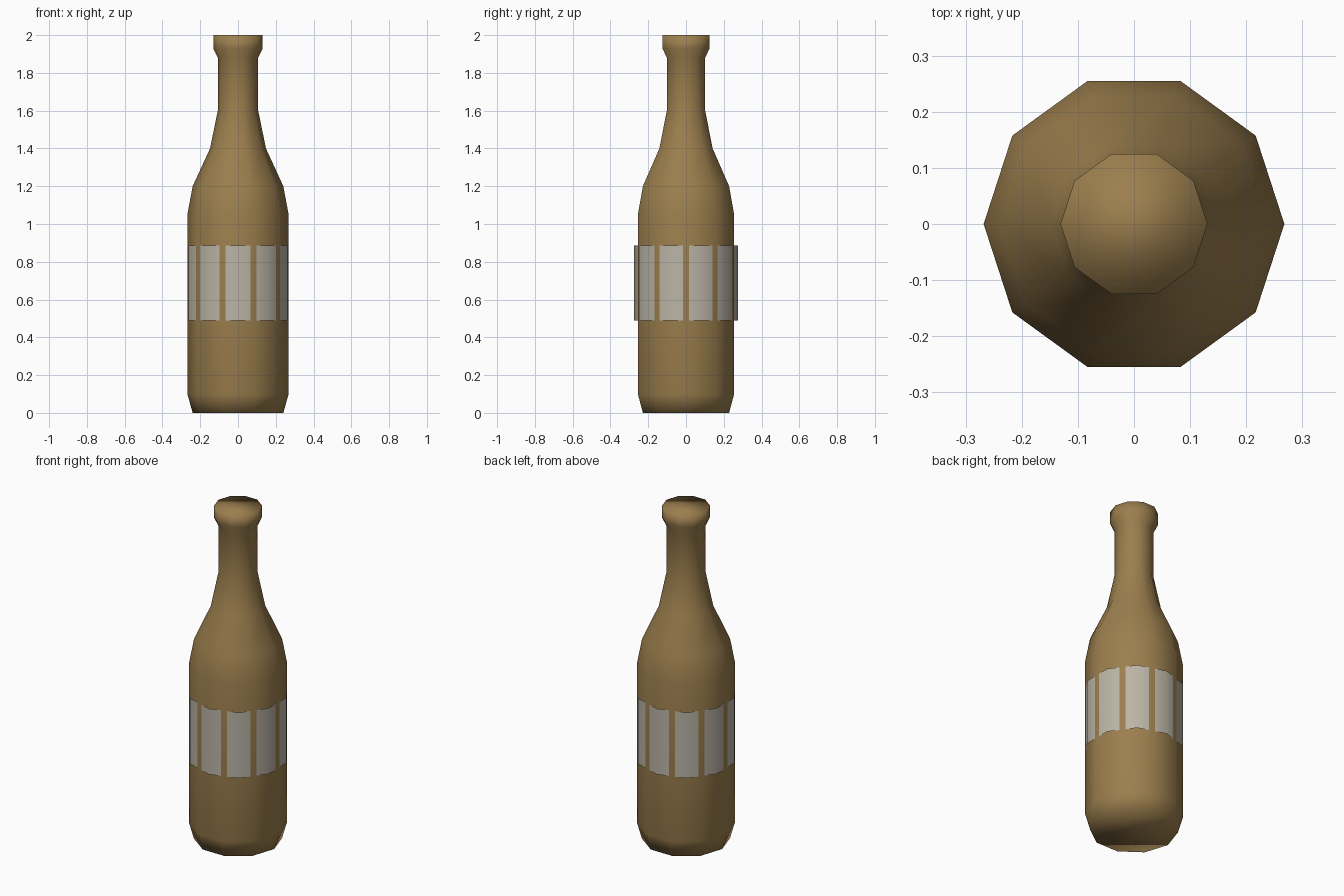
import bpy
import bmesh
from math import cos, sin, tau

cube = bpy.data.objects.get("Cube")
if cube:
    bpy.data.objects.remove(cube, do_unlink=True)

SIDES = 10


def make_material(name, colour):
    mat = bpy.data.materials.new(name)
    mat.use_nodes = True
    mat.diffuse_color = (*colour, 1)
    mat.node_tree.nodes["Principled BSDF"].inputs["Base Color"].default_value = (*colour, 1)
    return mat


def lathe(name, profile, mat, turn=0.0, capped=False):
    """Sweep a (radius, height) profile around z in flat-sided rings."""
    bm = bmesh.new()
    rings = []
    for r, z in profile:
        angles = [tau * (i + turn) / SIDES for i in range(SIDES)]
        rings.append([bm.verts.new((r * cos(a), r * sin(a), z)) for a in angles])
    for low, high in zip(rings, rings[1:]):
        for i in range(SIDES):
            j = (i + 1) % SIDES
            bm.faces.new((low[i], low[j], high[j], high[i]))
    if capped:
        bm.faces.new(rings[0][::-1])
        bm.faces.new(rings[-1])
    for face in bm.faces:
        face.smooth = True
    mesh = bpy.data.meshes.new(name)
    bm.to_mesh(mesh)
    bm.free()
    mesh.materials.append(mat)
    obj = bpy.data.objects.new(name, mesh)
    bpy.context.collection.objects.link(obj)
    return obj


brown = make_material("brown glass", (0.33, 0.21, 0.075))
paper = make_material("label paper", (0.50, 0.46, 0.38))

# Bottle: chamfered base, straight body, tapering shoulder, neck and lip
lathe("bottle", [
    (0.24, 0), (0.268, 0.1), (0.268, 1.05), (0.24, 1.2), (0.148, 1.4),
    (0.107, 1.6), (0.107, 1.88), (0.131, 1.93), (0.131, 2),
], brown, capped=True)

# Label: open band turned half a side, so the bottle's corners show through
lathe("label", [(0.276, 0.49), (0.276, 0.885)], paper, turn=0.5)
